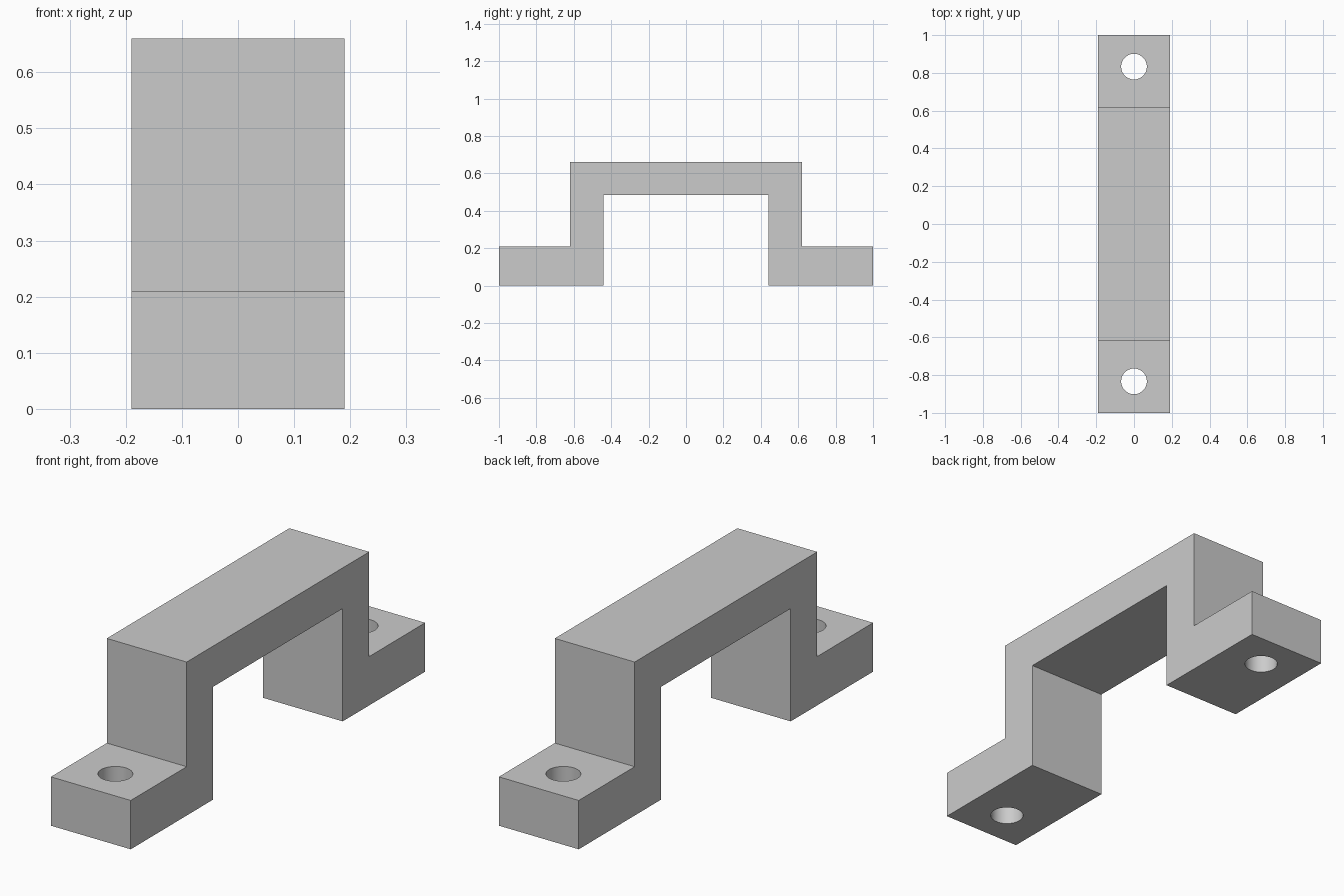
import bpy
import bmesh
from mathutils import Vector

cube = bpy.data.objects.get("Cube")
if cube:
    bpy.data.objects.remove(cube, do_unlink=True)

HALF_WIDTH = 0.19
FOOT_HEIGHT = 0.21
HOLE_Y = 0.833
HOLE_RADIUS = 0.068

# Plain grey material
grey = bpy.data.materials.new("light grey")
grey.use_nodes = True
colour = (0.6, 0.6, 0.6, 1)
grey.diffuse_color = colour
grey.node_tree.nodes["Principled BSDF"].inputs["Base Color"].default_value = colour

# Handle body: half of the side profile, mirrored and extruded across the width
half = [(0.44, 0.485), (0.44, 0), (1, 0), (1, FOOT_HEIGHT),
        (0.62, FOOT_HEIGHT), (0.62, 0.66)]
profile = half + [(-y, z) for y, z in reversed(half)]
bm = bmesh.new()
face = bm.faces.new([bm.verts.new((-HALF_WIDTH, y, z)) for y, z in profile])
side = bmesh.ops.extrude_face_region(bm, geom=[face])
bmesh.ops.translate(bm, vec=Vector((2 * HALF_WIDTH, 0, 0)),
                    verts=[v for v in side["geom"] if isinstance(v, bmesh.types.BMVert)])
bmesh.ops.recalc_face_normals(bm, faces=bm.faces)
mesh = bpy.data.meshes.new("handle_body")
bm.to_mesh(mesh)
bm.free()
body = bpy.data.objects.new("handle_body", mesh)
bpy.context.collection.objects.link(body)
mesh.materials.append(grey)

# Screw holes through both feet
for name, sign in (("front", -1), ("back", 1)):
    bpy.ops.mesh.primitive_cylinder_add(vertices=48, radius=HOLE_RADIUS, depth=0.6,
                                        location=(0, sign * HOLE_Y, FOOT_HEIGHT / 2))
    cutter = bpy.context.object
    cutter.name = name + "_screw_hole_cutter"
    cutter.data.materials.append(grey)
    cut = body.modifiers.new(name + "_screw_hole", "BOOLEAN")
    cut.operation = "DIFFERENCE"
    cut.solver = "EXACT"
    cut.object = cutter
    bpy.context.view_layer.objects.active = body
    with bpy.context.temp_override(object=body, active_object=body):
        bpy.ops.object.modifier_apply(modifier=cut.name)
    bpy.data.objects.remove(cutter, do_unlink=True)

# Round hole walls shade smoothly, all corners stay sharp
bpy.ops.object.select_all(action="DESELECT")
body.select_set(True)
bpy.context.view_layer.objects.active = body
bpy.ops.object.shade_smooth_by_angle()
